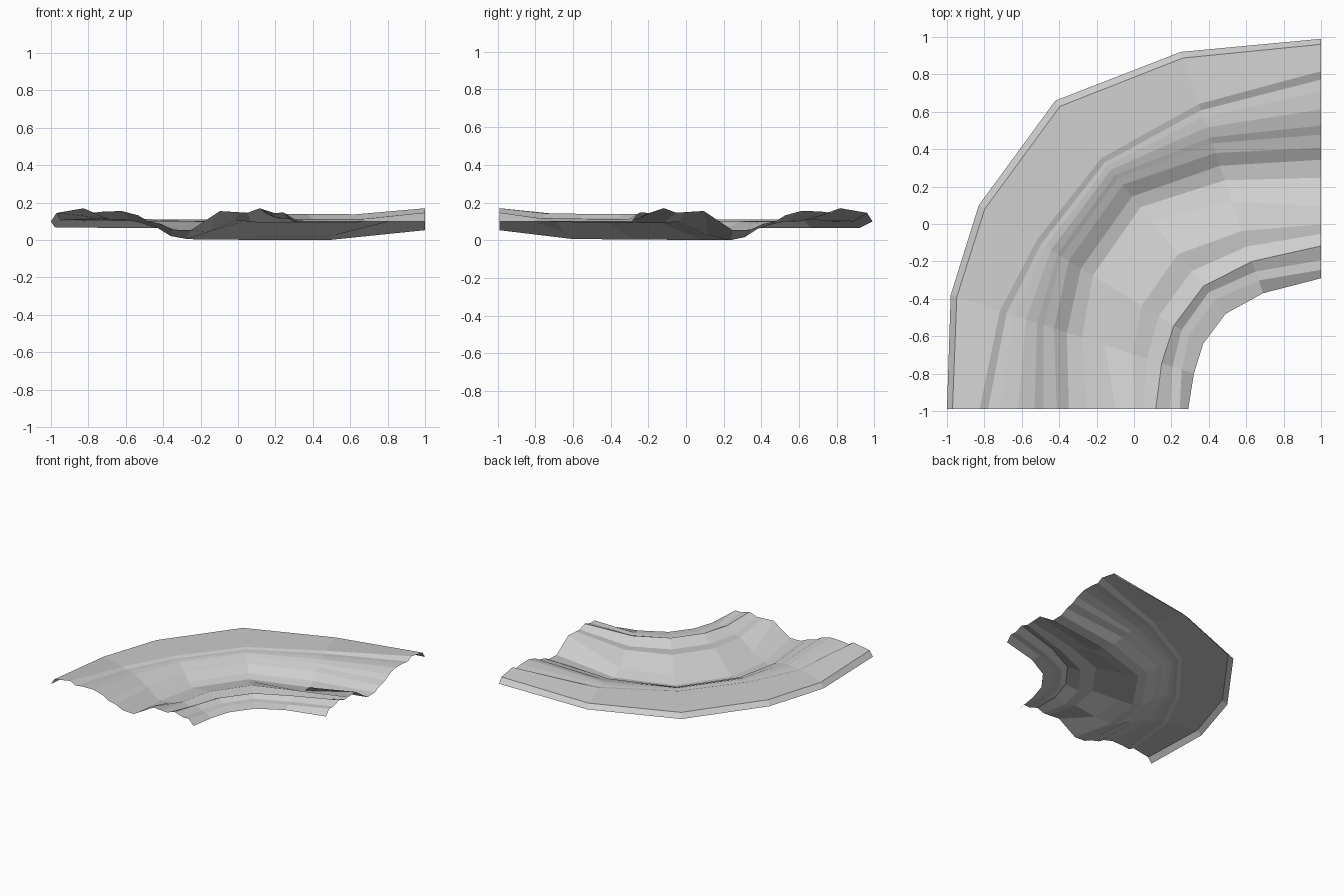
import bpy
import bmesh
from mathutils import Vector

cube = bpy.data.objects.get("Cube")
if cube:
    bpy.data.objects.remove(cube, do_unlink=True)


def flat_material(name, colour):
    material = bpy.data.materials.new(name)
    material.use_nodes = True
    material.diffuse_color = colour
    shader = next(n for n in material.node_tree.nodes if n.type == 'BSDF_PRINCIPLED')
    shader.inputs["Base Color"].default_value = colour
    shader.inputs["Roughness"].default_value = 0.8
    return material


def mix(a, b, weight):
    return a + (b - a) * weight


# Outer and inner borders of the bend, from the front end round to the left end
outer_border = [(-1, -.99), (-.98, -.38), (-.83, .1), (-.42, .66), (.25, .92), (1, .99)]
inner_border = [(.29, -.99), (.32, -.8), (.37, -.64), (.49, -.48), (.69, -.37), (1, -.29)]

# How far each station takes the middle cross-section instead of the end one
spread_weight = [0, .5, .9, 1, .6, 0]
height_weight = [0, .87, .94, .97, 1, 0]

# Cross-sections (fraction across, height): outer bank, channel, inner bank
end_section = [
    (0, .1), (.023, .145), (.135, .17), (.17, .145), (.22, .153), (.295, .155),
    (.362, .132), (.4, .102), (.455, .086), (.505, .056), (.58, .053),
    (.7, .155), (.775, .149), (.815, .146), (.865, .17), (.925, .145),
    (.965, .147), (1, .1),
]
middle_section = [
    (0, .064), (.027, .1), (.27, .108), (.29, .1), (.305, .101), (.325, .098),
    (.35, .086), (.365, .076), (.395, .06), (.45, .016), (.5, 0),
    (.565, .027), (.72, .1), (.8, .09), (.87, .138), (.9, .113),
    (.935, .112), (1, .1),
]


def section_points(station):
    outer = Vector(outer_border[station])
    inner = Vector(inner_border[station])
    for end, middle in zip(end_section, middle_section):
        across = mix(end[0], middle[0], spread_weight[station])
        height = mix(end[1], middle[1], height_weight[station])
        spot = outer.lerp(inner, across)
        yield (spot.x, spot.y, height)


# Loft the open ground sheet through the stations
bm = bmesh.new()
rows = [[bm.verts.new(p) for p in section_points(s)] for s in range(len(outer_border))]
for row, following in zip(rows, rows[1:]):
    for i in range(len(row) - 1):
        bm.faces.new((row[i], row[i + 1], following[i + 1], following[i]))
bm.normal_update()
for face in bm.faces:
    if face.normal.z < 0:
        face.normal_flip()

mesh = bpy.data.meshes.new("curved_channel_ground")
bm.to_mesh(mesh)
bm.free()
mesh.materials.append(flat_material("light grey ground", (.62, .62, .62, 1)))
ground = bpy.data.objects.new("curved_channel_ground", mesh)
bpy.context.collection.objects.link(ground)
